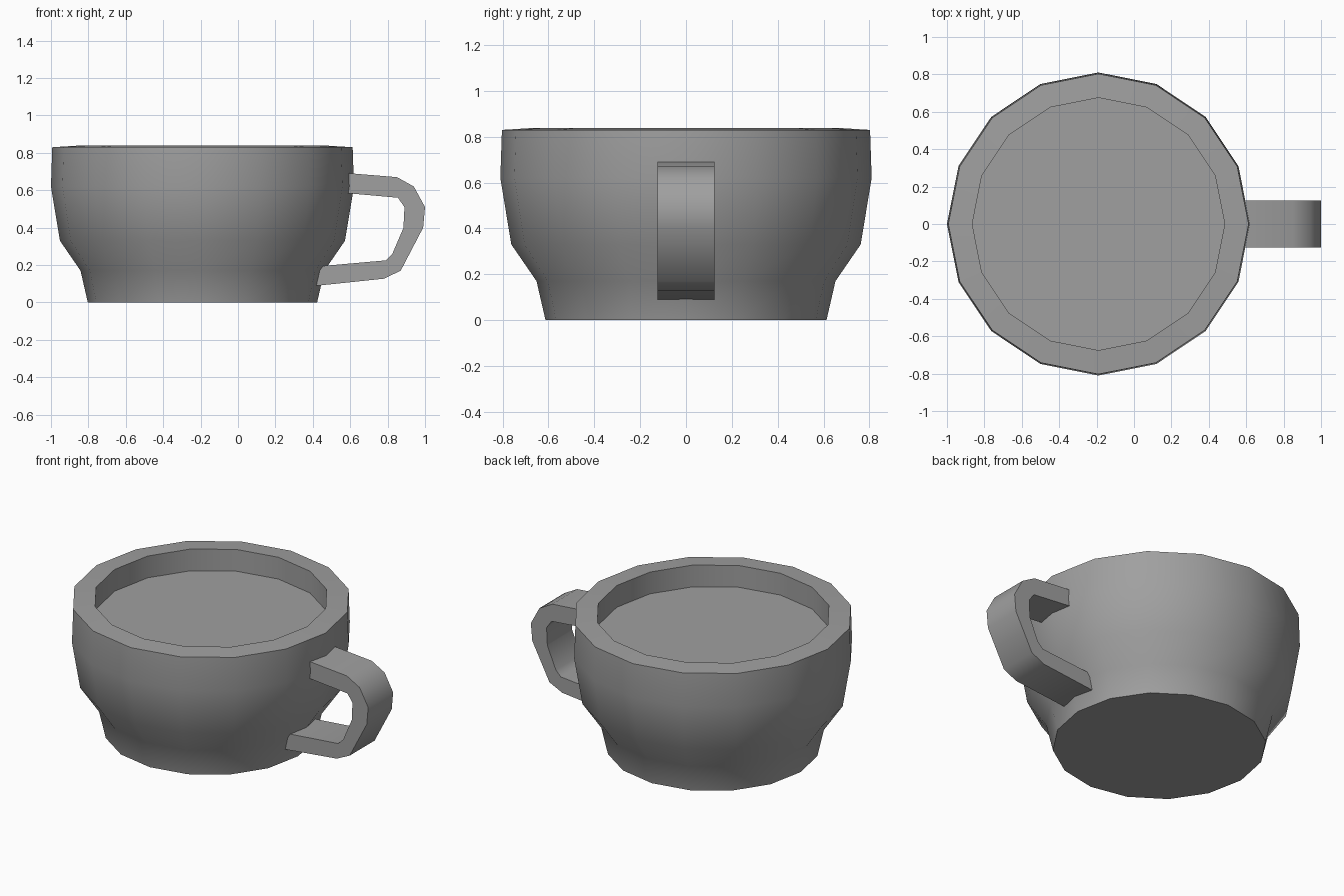
import bpy, bmesh, math

default_cube = bpy.data.objects.get("Cube")
if default_cube:
    bpy.data.objects.remove(default_cube, do_unlink=True)

SIDES = 16
CENTRE_X = -0.19

# Single grey finish
grey = bpy.data.materials.new("grey ceramic")
grey.use_nodes = True
colour = (0.35, 0.35, 0.35, 1)
grey.diffuse_color = colour
grey.node_tree.nodes["Principled BSDF"].inputs["Base Color"].default_value = colour


def finish(name, bm):
    """Turn a bmesh into a smooth object that keeps its hard edges."""
    bmesh.ops.recalc_face_normals(bm, faces=bm.faces)
    mesh = bpy.data.meshes.new(name)
    bm.to_mesh(mesh)
    bm.free()
    mesh.materials.append(grey)
    obj = bpy.data.objects.new(name, mesh)
    bpy.context.collection.objects.link(obj)
    bpy.ops.object.select_all(action="DESELECT")
    obj.select_set(True)
    bpy.context.view_layer.objects.active = obj
    bpy.ops.object.shade_smooth_by_angle(angle=math.radians(60))
    return obj


# Cup: profile turned round its axis, closed by the base and the drink surface
profile = [(0.613, 0), (0.652, 0.17), (0.762, 0.33), (0.81, 0.62),
           (0.803, 0.83), (0.675, 0.838), (0.675, 0.70)]
bm = bmesh.new()
rings = []
for radius, z in profile:
    ring = []
    for i in range(SIDES):
        a = math.tau * i / SIDES
        ring.append(bm.verts.new((CENTRE_X + radius * math.cos(a), radius * math.sin(a), z)))
    rings.append(ring)
for low, high in zip(rings, rings[1:]):
    for i in range(SIDES):
        j = (i + 1) % SIDES
        bm.faces.new((low[i], low[j], high[j], high[i]))
bm.faces.new(rings[0])
bm.faces.new(rings[-1])
finish("cup", bm)

# Handle: flat band between an outer and an inner path, ends sunk in the cup
outer = [(0.52, 0.697), (0.85, 0.67), (0.94, 0.62), (1.0, 0.51),
         (0.99, 0.40), (0.87, 0.17), (0.78, 0.127), (0.36, 0.083)]
inner = [(0.52, 0.59), (0.855, 0.56), (0.89, 0.51), (0.885, 0.41),
         (0.885, 0.40), (0.825, 0.26), (0.79, 0.225), (0.36, 0.187)]
bm = bmesh.new()
sections = []
for (ox, oz), (ix, iz) in zip(outer, inner):
    corners = [(ox, -0.125, oz), (ox, 0.125, oz), (ix, 0.125, iz), (ix, -0.125, iz)]
    sections.append([bm.verts.new(c) for c in corners])
for a, b in zip(sections, sections[1:]):
    for i in range(4):
        j = (i + 1) % 4
        bm.faces.new((a[i], a[j], b[j], b[i]))
bm.faces.new(sections[0])
bm.faces.new(sections[-1])
finish("handle", bm)
